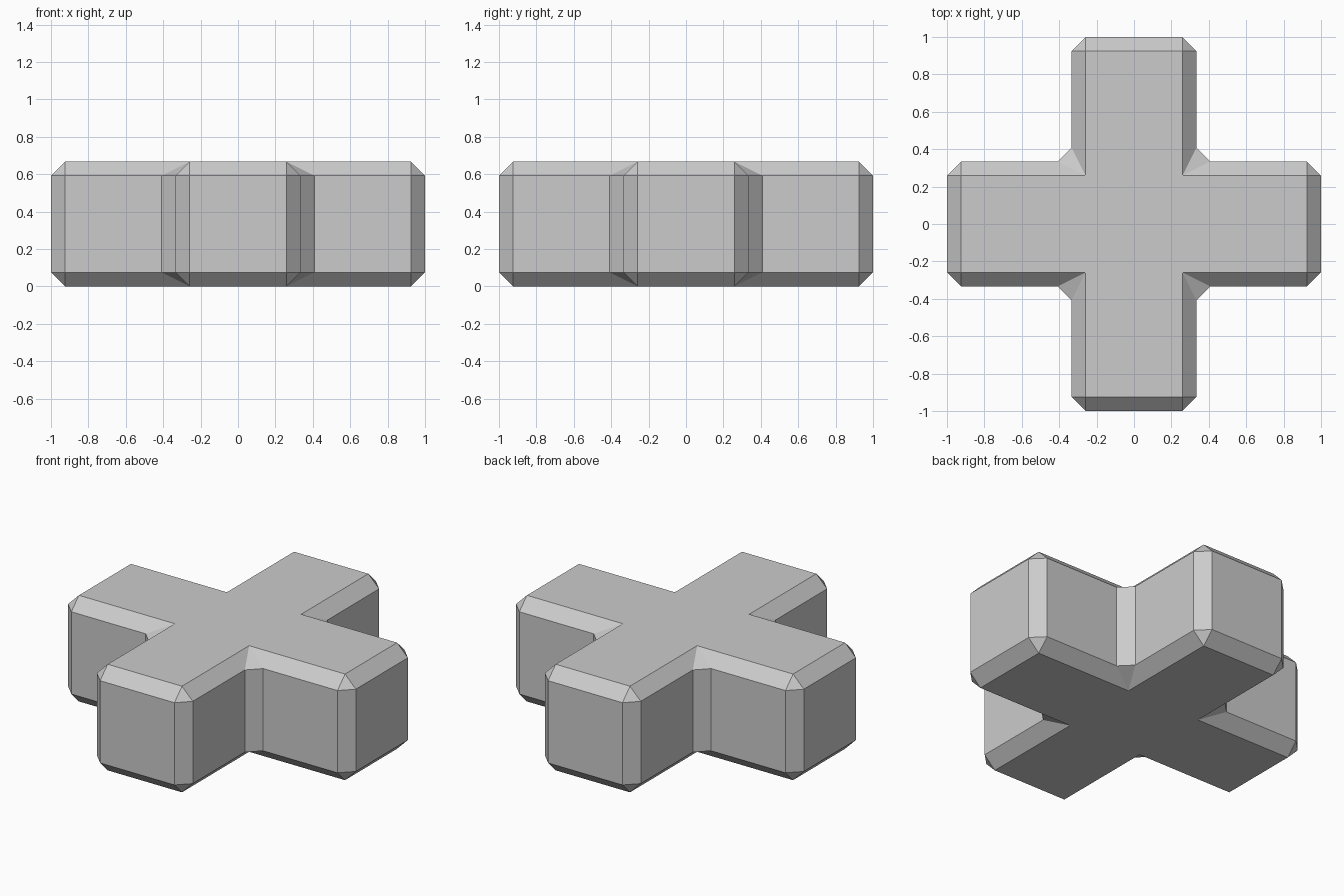
import bpy, bmesh

if "Cube" in bpy.data.objects:
    bpy.data.objects.remove(bpy.data.objects["Cube"])

W = 1 / 3        # half width of each arm
H = 2 / 3        # height
B = 0.075        # chamfer size

# plus-shaped outline, one arm corner set rotated four times
pts = []
x_y = [(W, W), (W, 1), (-W, 1)]
for _ in range(4):
    pts += x_y
    x_y = [(-y, x) for x, y in x_y]

bm = bmesh.new()
base = bm.faces.new([bm.verts.new((x, y, 0)) for x, y in pts])
ext = bmesh.ops.extrude_face_region(bm, geom=[base])
top = [v for v in ext["geom"] if isinstance(v, bmesh.types.BMVert)]
bmesh.ops.translate(bm, verts=top, vec=(0, 0, H))
bmesh.ops.recalc_face_normals(bm, faces=bm.faces)

me = bpy.data.meshes.new("plus_block")
bm.to_mesh(me)
bm.free()
block = bpy.data.objects.new("plus_block", me)
bpy.context.collection.objects.link(block)

# flat chamfer on every edge, inner corners included
bev = block.modifiers.new("chamfer", "BEVEL")
bev.width = B
bev.segments = 1
bev.limit_method = 'ANGLE'
bev.use_clamp_overlap = False
